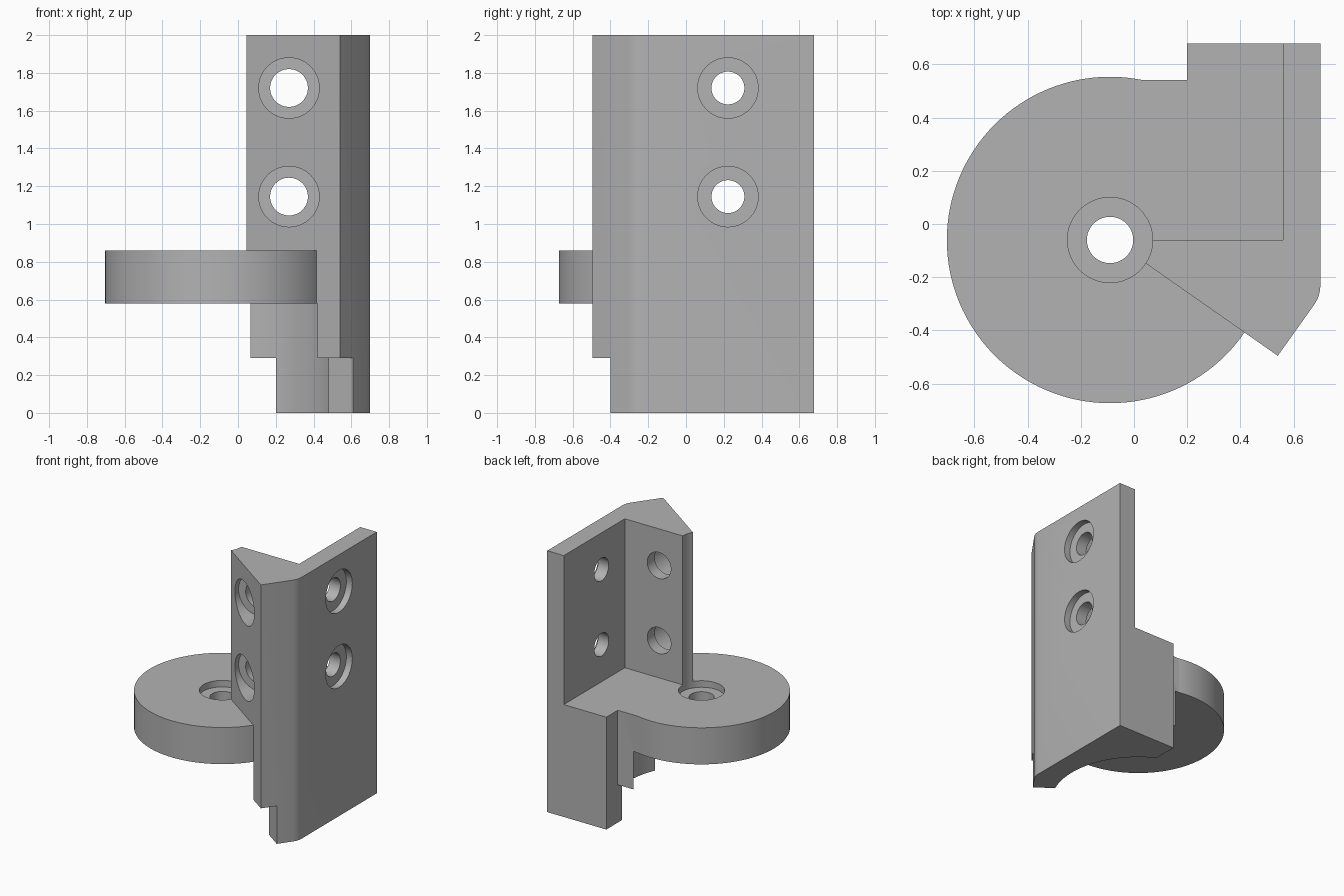
import bpy, bmesh, math
from mathutils import Matrix, Vector

if "Cube" in bpy.data.objects:
    bpy.data.objects.remove(bpy.data.objects["Cube"])

grey = bpy.data.materials.new("plain grey")
grey.diffuse_color = (0.45, 0.45, 0.45, 1)
grey.use_nodes = True
grey.node_tree.nodes["Principled BSDF"].inputs["Base Color"].default_value = grey.diffuse_color


def finish(name, bm):
    bmesh.ops.recalc_face_normals(bm, faces=bm.faces[:])
    me = bpy.data.meshes.new(name)
    bm.to_mesh(me)
    bm.free()
    me.materials.append(grey)
    ob = bpy.data.objects.new(name, me)
    bpy.context.collection.objects.link(ob)
    return ob


def prism(name, pts, z0, z1):
    bm = bmesh.new()
    face = bm.faces.new([bm.verts.new((x, y, z0)) for x, y in pts])
    ext = bmesh.ops.extrude_face_region(bm, geom=[face])
    verts = [v for v in ext["geom"] if isinstance(v, bmesh.types.BMVert)]
    bmesh.ops.translate(bm, verts=verts, vec=(0, 0, z1 - z0))
    return finish(name, bm)


def rod(name, a, b, r, n=64):
    """Cylinder from point a to point b."""
    a, b = Vector(a), Vector(b)
    bm = bmesh.new()
    mat = Matrix.Translation((a + b) / 2) @ (b - a).to_track_quat('Z', 'Y').to_matrix().to_4x4()
    bmesh.ops.create_cone(bm, cap_ends=True, segments=n, radius1=r, radius2=r,
                          depth=(b - a).length, matrix=mat)
    return finish(name, bm)


def combine(ob, other, op):
    mod = ob.modifiers.new(op, 'BOOLEAN')
    mod.object, mod.operation, mod.solver = other, op, 'EXACT'
    bpy.context.view_layer.objects.active = ob
    bpy.ops.object.modifier_apply(modifier=mod.name)
    bpy.data.objects.remove(other)


CX, CY = -0.09, -0.06          # disc axis
FLOOR, UNDER, STEP = 0.86, 0.58, 0.29

# Upright bracket: full outline, then cut down
bracket = prism("angle_bracket", [
    (0, 0.54), (0.2, 0.54), (0.2, 0.678), (0.7, 0.678), (0.7, -0.235),
    (0.697, -0.258), (0.69, -0.28), (0.679, -0.3), (0.54, -0.495), (-0.08, -0.061)], 0, 2)

cutters = [
    # open inner corner above the floor
    prism("corner_cut", [(-1, -0.06), (0.56, -0.06), (0.56, 1), (-1, 1)], FLOOR, 2.2),
    # round clearance below the disc
    rod("clearance_cut", (CX, CY, -0.2), (CX, CY, UNDER), 0.62, 128),
    # lower step at the back tab and at the front edge
    prism("tab_cut", [(-1, 0), (0.2, 0), (0.2, 1), (-1, 1)], -0.1, STEP),
    prism("front_cut", [(0.3, -0.184), (0.3, -0.8), (0.8, -0.8), (0.8, -0.534)], -0.1, STEP),
]
for c in cutters:
    combine(bracket, c, 'DIFFERENCE')

# Round foot disc
combine(bracket, rod("disc", (CX, CY, UNDER), (CX, CY, FLOOR), 0.613, 128), 'UNION')

# Disc screw hole, with head clearance running up past the wall end
combine(bracket, rod("disc_head", (CX, CY, 0.81), (CX, CY, 2.2), 0.16), 'DIFFERENCE')
combine(bracket, rod("disc_hole", (CX, CY, 0.4), (CX, CY, 1), 0.087), 'DIFFERENCE')

# Counterbored screw holes in both walls
for z in (1.145, 1.72):
    for c in (rod("side_head", (0.65, 0.222, z), (0.9, 0.222, z), 0.16),
              rod("side_hole", (0.4, 0.222, z), (0.8, 0.222, z), 0.087),
              rod("front_head", (0.27, -0.15, z), (0.27, -0.8, z), 0.16),
              rod("front_hole", (0.27, 0.1, z), (0.27, -0.6, z), 0.1)):
        combine(bracket, c, 'DIFFERENCE')

# Smooth curved walls, keep the edges crisp
bpy.ops.object.select_all(action='DESELECT')
bracket.select_set(True)
bpy.context.view_layer.objects.active = bracket
bpy.ops.object.shade_smooth_by_angle(angle=math.radians(25))
